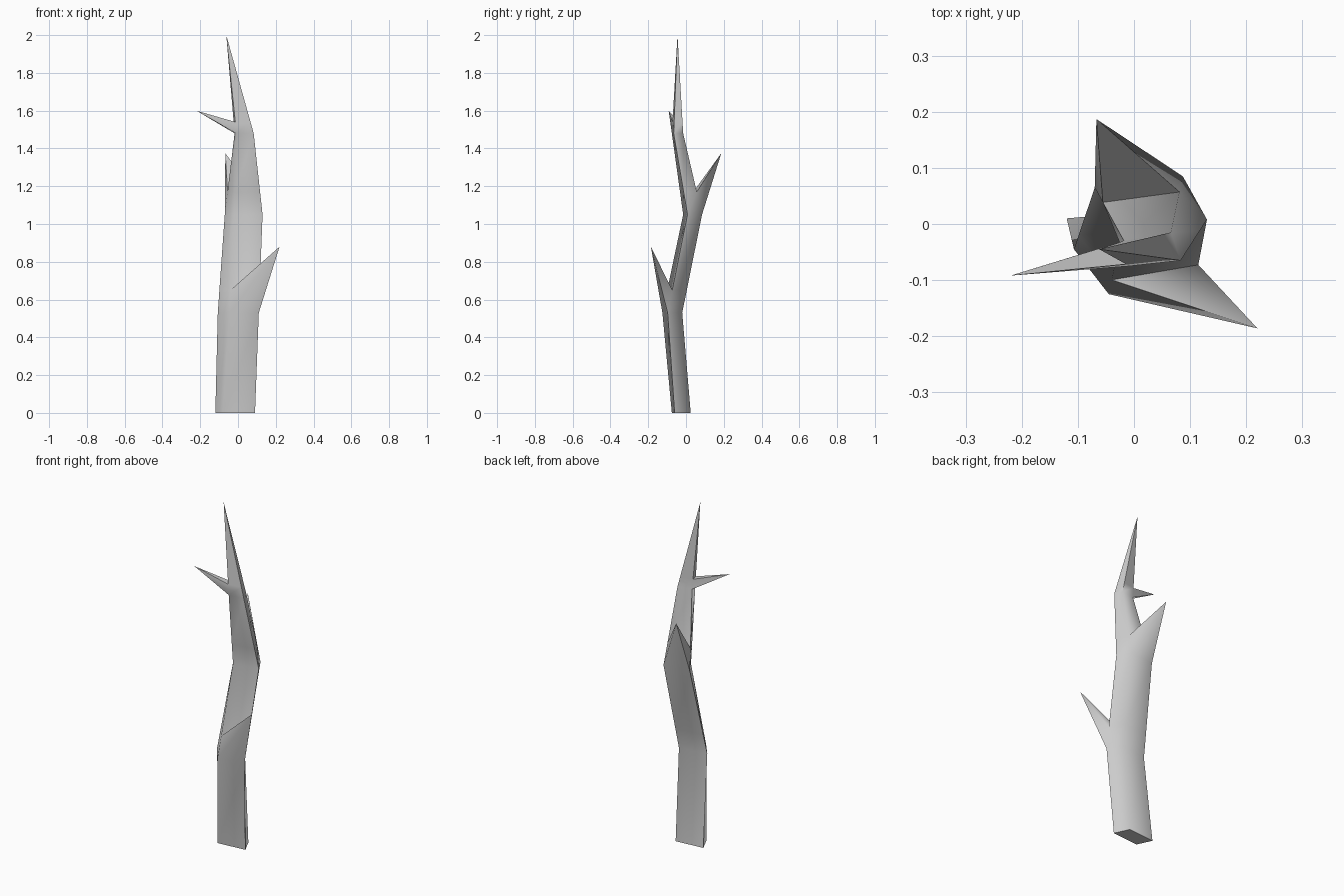
import bpy, bmesh, math
from mathutils import Vector

if "Cube" in bpy.data.objects:
    bpy.data.objects.remove(bpy.data.objects["Cube"])

# Trunk cross-sections: height, then left, front, right, back corners (x, y)
rings = [
    (0.00, [(-0.12, 0.01), (-0.08, -0.075), (0.09, -0.06), (0.05, 0.025)]),
    (0.53, [(-0.107, -0.045), (-0.045, -0.125), (0.11, -0.097), (0.06, -0.02)]),
    (1.05, [(-0.07, 0.065), (-0.022, -0.015), (0.13, 0.008), (0.087, 0.085)]),
    (1.48, [(-0.018, -0.03), (-0.008, -0.075), (0.083, -0.065), (0.066, -0.015)]),
]
top = Vector((-0.062, -0.045, 2.0))

# Branches: trunk joint -> (base thickness along trunk, trunk side, tip)
branches = {
    1: (0.12, 1, (0.22, -0.186, 0.88)),
    2: (0.12, 3, (-0.067, 0.187, 1.375)),
    3: (0.06, 0, (-0.22, -0.092, 1.60)),
}

bm = bmesh.new()


def add_ring(points):
    return [bm.verts.new(p) for p in points]


def spike(base, tip):
    # Faces running from an open base loop to a point
    for i in range(len(base)):
        bm.faces.new((base[i], base[(i + 1) % len(base)], tip))


# Trunk loops, with an extra loop above each joint that carries a branch
corners = [[Vector((x, y, z)) for x, y in pts] for z, pts in rings]
corners.append([top] * 4)
loops, spikes = [], {}
for k in range(4):
    loops.append(add_ring(corners[k]))
    if k in branches:
        thick, side, tip = branches[k]
        t = thick / (corners[k + 1][0].z - corners[k][0].z)
        spikes[len(loops) - 1] = (side, tip)
        loops.append(add_ring([a.lerp(b, t) for a, b in zip(corners[k], corners[k + 1])]))

# Trunk walls; a branch grows where its side would be
for n, (low, high) in enumerate(zip(loops, loops[1:])):
    for s in range(4):
        e = (s + 1) % 4
        quad = (low[s], low[e], high[e], high[s])
        if n in spikes and spikes[n][0] == s:
            spike(quad, bm.verts.new(spikes[n][1]))
        else:
            bm.faces.new(quad)

# Pointed top and closed base
spike(loops[-1], bm.verts.new(top))
bm.faces.new(loops[0][::-1])
bmesh.ops.recalc_face_normals(bm, faces=bm.faces[:])

mesh = bpy.data.meshes.new("dead_tree_trunk")
bm.to_mesh(mesh)
bm.free()
tree = bpy.data.objects.new("dead_tree_trunk", mesh)
bpy.context.collection.objects.link(tree)
bpy.context.view_layer.objects.active = tree
tree.select_set(True)
bpy.ops.object.shade_smooth_by_angle(angle=math.radians(80))
